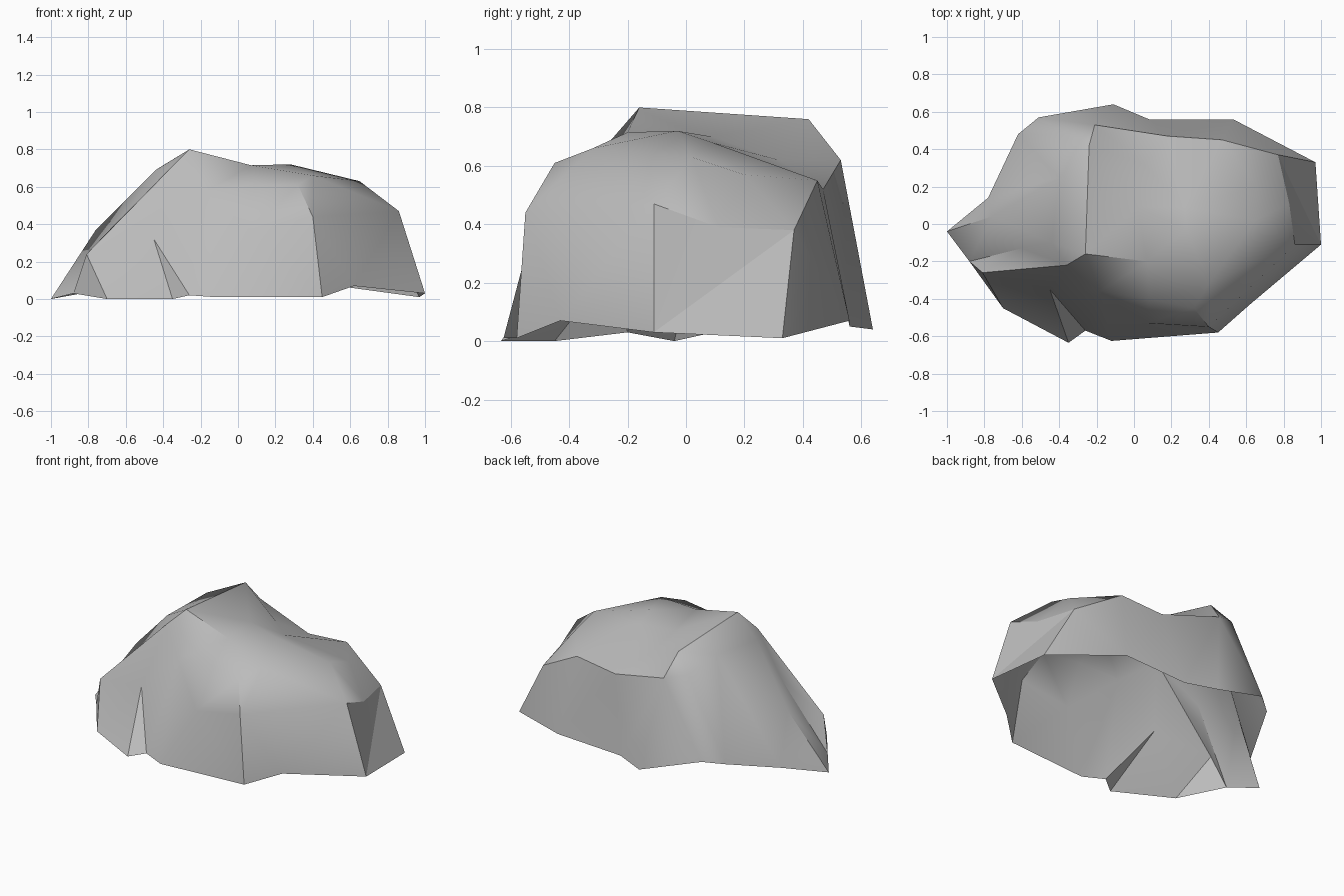
import bpy
import bmesh
from math import radians
from mathutils import Vector
from mathutils.geometry import delaunay_2d_cdt

default_cube = bpy.data.objects.get("Cube")
if default_cube:
    bpy.data.objects.remove(default_cube, do_unlink=True)


def make_material(name, value):
    material = bpy.data.materials.new(name)
    material.use_nodes = True
    colour = (value, value, value, 1.0)
    material.diffuse_color = colour
    shader = material.node_tree.nodes["Principled BSDF"]
    shader.inputs["Base Color"].default_value = colour
    shader.inputs["Roughness"].default_value = 0.9
    return material


# Ground rim of the boulder, counter-clockwise from the left tip
ground_rim = [
    (-1, -.04, 0), (-.88, -.2, .03), (-.7, -.45, 0), (-.35, -.635, 0),
    (-.26, -.57, .02), (-.12, -.625, .01), (.45, -.58, .01),
    (.62, -.43, .07), (1, -.11, .03), (.97, .33, .01), (.53, .56, .07),
    (.08, .56, .05), (-.11, .64, .04), (-.51, .57, .17),
    (-.62, .48, .15), (-.78, .14, .04),
]

# Shared landmarks
peak = (-.26, -.16, .8)
back_peak = (-.24, .42, .76)
back_lip = (-.21, .53, .62)
notch_tip = (-.45, -.35, .32)
right_shoulder = (.86, -.11, .47)
back_corner = (.77, .37, .38)
front_ledge = (.4, -.55, .44)
left_spur = (-.81, -.26, .24)
left_crest = (-.44, -.1, .69)
saddle = (.07, -.2, .715)
crown = (.28, -.03, .72)
brow = (.4, -.32, .66)
east_top = (.65, .02, .63)

# Ridges with a hard edge
hard_ridges = {
    "summit": [peak, back_peak, back_lip],
    "front_left": [ground_rim[1], left_spur, (-.36, -.22, .7), peak],
    "spur_foot": [left_spur, ground_rim[2]],
    "notch": [ground_rim[3], notch_tip, ground_rim[4]],
    "back": [back_lip, (.18, .47, .52), (.47, .45, .55), back_corner,
             ground_rim[9]],
    "front_right": [ground_rim[6], front_ledge, (.32, -.45, .61)],
    "right": [ground_rim[8], right_shoulder, (.83, .11, .39), back_corner],
    "right_facet": [ground_rim[8], back_corner],
}

# Ridges that are rounded over
soft_ridges = {
    "top": [peak, saddle, crown, east_top, right_shoulder],
    "brow": [(.32, -.45, .61), brow, right_shoulder, front_ledge],
    "brow_top": [saddle, brow, east_top],
    "left": [ground_rim[0], (-.76, .04, .37), left_crest, peak],
    "left_back": [left_crest, (-.4, .25, .715), back_peak],
    "belly": [(.07, -.53, .37), front_ledge],
}

# Loose points that round out the broad faces
fill_points = [
    (.27, .09, .68), (.02, .09, .7), (.05, .32, .62), (.66, .2, .57),
    (-.6, -.13, .46), (-.35, .48, .66), (-.18, -.36, .57), (.08, -.4, .61),
]


def build_shell(rim, hard, soft, extras):
    """Join the rim, ridges and loose points into one open-bottomed skin."""
    points = []

    def index_of(point):
        if point not in points:
            points.append(point)
        return points.index(point)

    def ridge_edges(ridges):
        pairs = set()
        for ridge in ridges.values():
            path = [index_of(p) for p in ridge]
            pairs |= {tuple(sorted(pair)) for pair in zip(path, path[1:])}
        return pairs

    boundary = [index_of(p) for p in rim]
    edges = {tuple(sorted(p)) for p in zip(boundary, boundary[1:] + boundary[:1])}
    hard_edges = ridge_edges(hard)
    edges |= hard_edges | ridge_edges(soft)
    for point in extras:
        index_of(point)

    flat = [Vector(p[:2]) for p in points]
    result = delaunay_2d_cdt(flat, sorted(edges), [boundary], 1, 1e-5)
    faces, sources = result[2], [origin[0] for origin in result[3]]

    bm = bmesh.new()
    verts = [bm.verts.new(points[source]) for source in sources]
    for face in faces:
        bm.faces.new([verts[i] for i in face])
    bm.verts.index_update()
    for edge in bm.edges:
        ends = sorted(sources[v.index] for v in edge.verts)
        edge.smooth = tuple(ends) not in hard_edges
    bmesh.ops.recalc_face_normals(bm, faces=bm.faces[:])
    if sum(f.normal.z for f in bm.faces) < 0:
        bmesh.ops.reverse_faces(bm, faces=bm.faces[:])
    mesh = bpy.data.meshes.new("boulder")
    bm.to_mesh(mesh)
    bm.free()
    return mesh


# Boulder
shell = build_shell(ground_rim, hard_ridges, soft_ridges, fill_points)
boulder = bpy.data.objects.new("boulder", shell)
bpy.context.collection.objects.link(boulder)
boulder.data.materials.append(make_material("stone grey", .5))

for other in bpy.context.selected_objects:
    other.select_set(False)
boulder.select_set(True)
bpy.context.view_layer.objects.active = boulder
bpy.ops.object.shade_smooth_by_angle(angle=radians(50), keep_sharp_edges=True)
